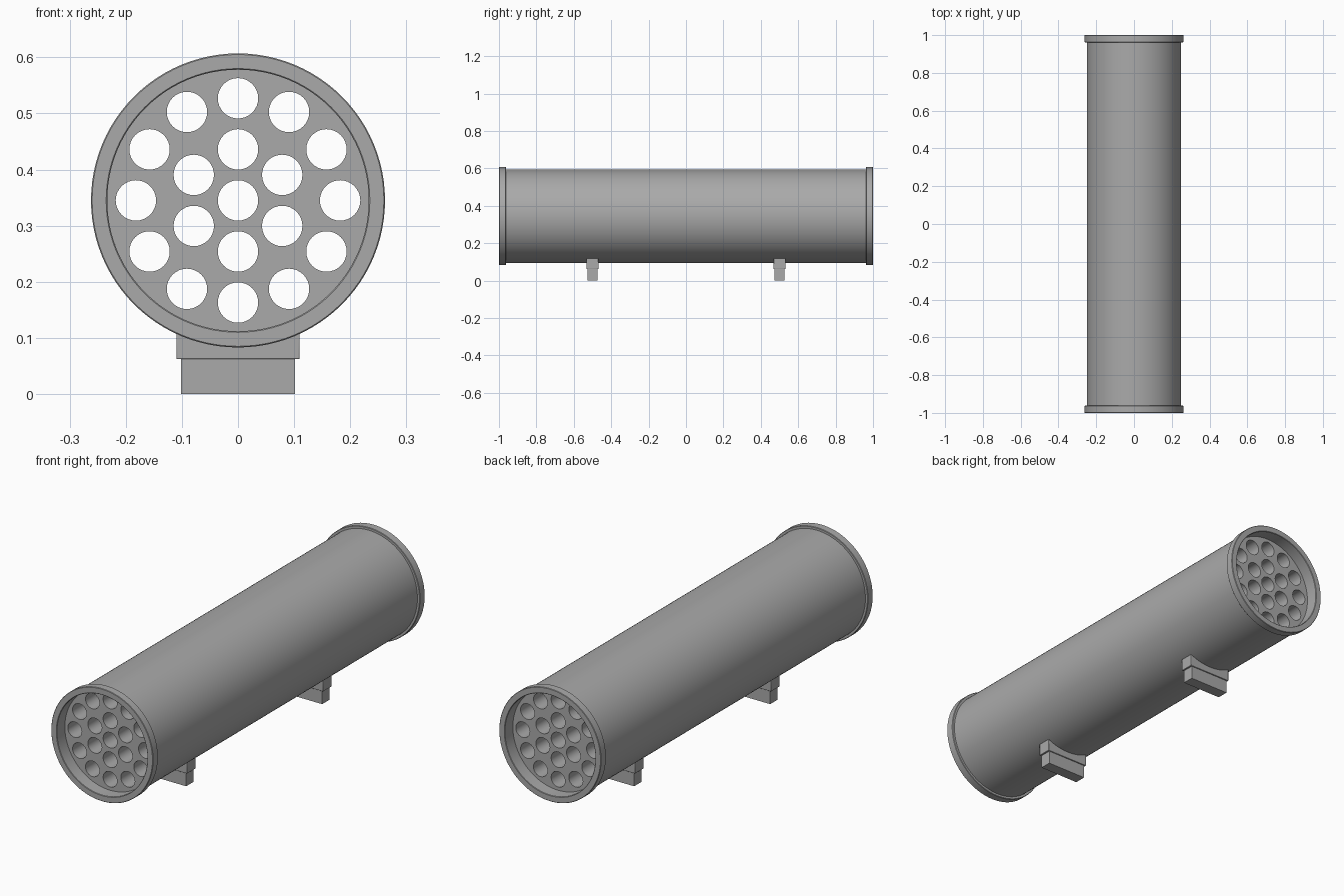
import bpy, bmesh, math
from math import sin, cos, pi, radians
from mathutils import Vector

cube = bpy.data.objects.get("Cube")
if cube:
    bpy.data.objects.remove(cube, do_unlink=True)

AXIS_Z = 0.345      # height of the tube axis
TUBE_R = 0.25
RIM_R = 0.262
BORE_R = 0.233
RECESS_Y = 0.94     # position of the perforated faces
HOLE_R = 0.036

metal = bpy.data.materials.new("grey metal")
metal.use_nodes = True
GREY = (0.4, 0.4, 0.4, 1)
metal.diffuse_color = GREY
metal.node_tree.nodes["Principled BSDF"].inputs["Base Color"].default_value = GREY


def finish(obj, angle=30):
    obj.data.materials.clear()
    obj.data.materials.append(metal)
    bpy.ops.object.select_all(action="DESELECT")
    obj.select_set(True)
    bpy.context.view_layer.objects.active = obj
    bpy.ops.object.shade_smooth_by_angle(angle=radians(angle))


def mesh_object(name, bm):
    bmesh.ops.recalc_face_normals(bm, faces=bm.faces)
    mesh = bpy.data.meshes.new(name)
    bm.to_mesh(mesh)
    bm.free()
    obj = bpy.data.objects.new(name, mesh)
    bpy.context.collection.objects.link(obj)
    return obj


# Outer casing with raised end rims: a profile spun around the y axis
half = [(BORE_R, RECESS_Y - 0.02), (BORE_R, 0.998), (BORE_R + 0.002, 1), (RIM_R - 0.002, 1),
        (RIM_R, 0.998), (RIM_R, 0.964), (RIM_R - 0.002, 0.962), (TUBE_R, 0.962)]
profile = half + [(r, -y) for r, y in reversed(half)]
bm = bmesh.new()
verts = [bm.verts.new((r, y, AXIS_Z)) for r, y in profile]
edges = [bm.edges.new(pair) for pair in zip(verts, verts[1:] + verts[:1])]
bmesh.ops.spin(bm, geom=verts + edges, cent=(0, 0, AXIS_Z), axis=(0, 1, 0),
               angle=2 * pi, steps=96, use_merge=True)
bmesh.ops.remove_doubles(bm, verts=bm.verts, dist=1e-5)
finish(mesh_object("casing", bm))

# Perforated core: a filled disc with 19 round holes, extruded along the tube
curve = bpy.data.curves.new("perforated_core", "CURVE")
curve.dimensions = "2D"
curve.fill_mode = "BOTH"
curve.extrude = RECESS_Y


def circle(cx, cy, r, n):
    spline = curve.splines.new("POLY")
    spline.points.add(n - 1)
    for i, p in enumerate(spline.points):
        a = 2 * pi * i / n
        p.co = (cx + r * cos(a), cy + r * sin(a), 0, 1)
    spline.use_cyclic_u = True


circle(0, 0, BORE_R, 96)
circle(0, 0, HOLE_R, 32)
for count, ring_r in ((6, 0.091), (12, 0.182)):
    for k in range(count):
        a = pi / 2 + 2 * pi * k / count
        circle(ring_r * cos(a), ring_r * sin(a), HOLE_R, 32)
core = bpy.data.objects.new("perforated_core", curve)
core.location.z = AXIS_Z
core.rotation_euler.x = pi / 2
bpy.context.collection.objects.link(core)
bpy.ops.object.select_all(action="DESELECT")
core.select_set(True)
bpy.context.view_layer.objects.active = core
bpy.ops.object.convert(target="MESH")
core = bpy.context.view_layer.objects.active
bm = bmesh.new()
bm.from_mesh(core.data)
bmesh.ops.remove_doubles(bm, verts=bm.verts, dist=1e-5)
bmesh.ops.recalc_face_normals(bm, faces=bm.faces)
bm.to_mesh(core.data)
bm.free()
finish(core)


def extruded(name, outline, y, half_depth, bevel):
    bm = bmesh.new()
    face = bm.faces.new([bm.verts.new((x, y - half_depth, z)) for x, z in outline])
    out = bmesh.ops.extrude_face_region(bm, geom=[face])
    moved = [g for g in out["geom"] if isinstance(g, bmesh.types.BMVert)]
    bmesh.ops.translate(bm, verts=moved, vec=Vector((0, 2 * half_depth, 0)))
    obj = mesh_object(name, bm)
    if bevel:
        mod = obj.modifiers.new("soft edges", "BEVEL")
        mod.width = bevel
        mod.segments = 2
        mod.limit_method = "ANGLE"
    finish(obj)


# Two mounts: a saddle hugging the tube above a narrower foot
SADDLE_W, FOOT_W, STEP_Z = 0.11, 0.102, 0.062
spread = math.asin(SADDLE_W / TUBE_R)
arc = [(TUBE_R * sin(a), AXIS_Z - TUBE_R * cos(a))
       for a in (spread * (1 - i / 8) for i in range(17))]
saddle = [(-SADDLE_W, STEP_Z), (SADDLE_W, STEP_Z)] + arc
foot = [(-FOOT_W, 0), (FOOT_W, 0), (FOOT_W, STEP_Z + 0.004), (-FOOT_W, STEP_Z + 0.004)]
for side, y in (("front", -0.5), ("rear", 0.5)):
    extruded(side + "_saddle", saddle, y, 0.032, 0.002)
    extruded(side + "_foot", foot, y, 0.027, 0)
